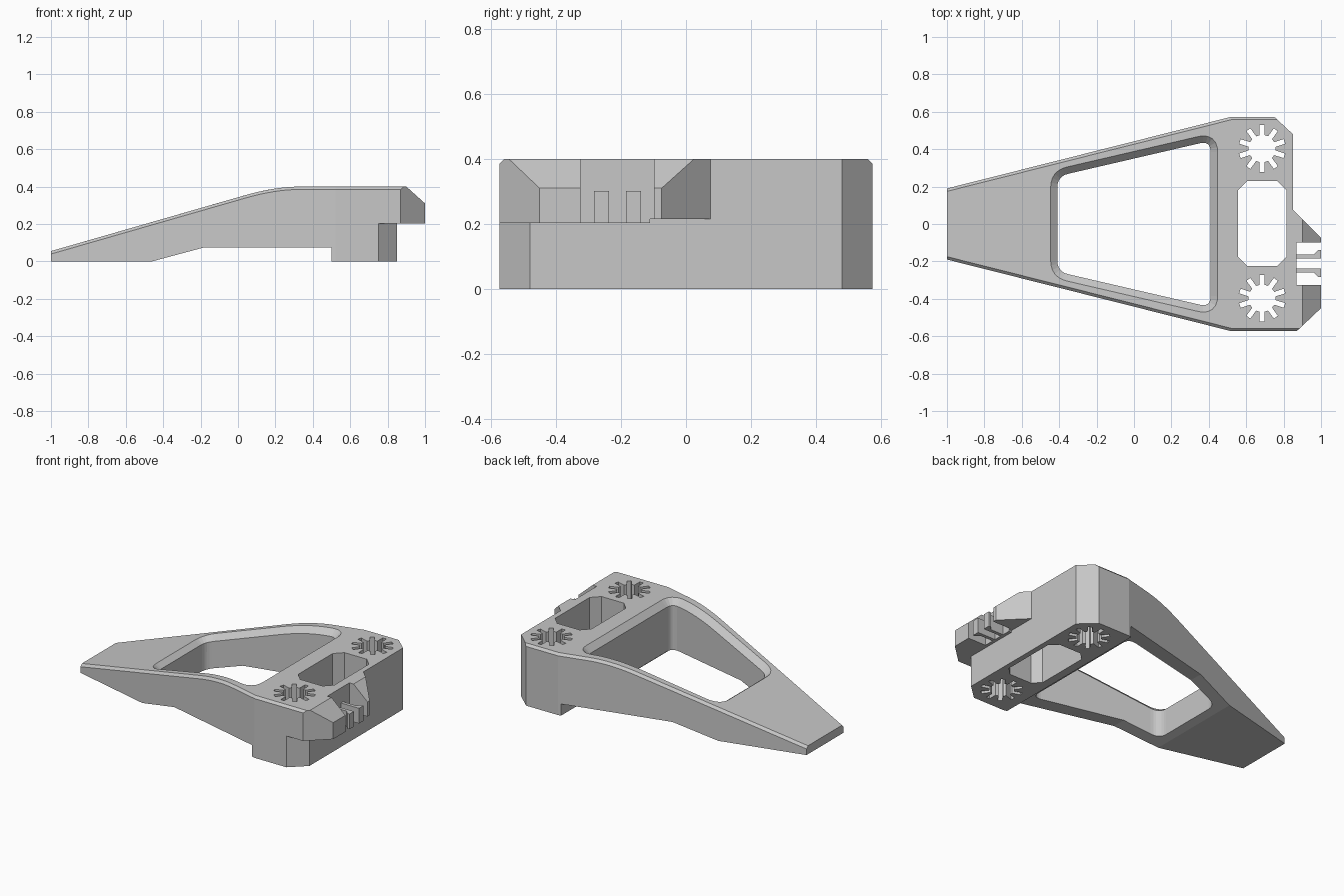
import bpy, bmesh
from math import sin, cos, pi
from mathutils import Vector

cube = bpy.data.objects.get("Cube")
if cube:
    bpy.data.objects.remove(cube, do_unlink=True)

grey = bpy.data.materials.new("light_grey")
grey.use_nodes = True
grey.diffuse_color = (0.57, 0.57, 0.57, 1)
grey.node_tree.nodes["Principled BSDF"].inputs["Base Color"].default_value = grey.diffuse_color


def prism(name, outline, low, high, axis="z"):
    """Extrude an outline (xy along z, or xz along y)."""
    def place(p, h):
        return (p[0], p[1], h) if axis == "z" else (p[0], h, p[1])
    bm = bmesh.new()
    base = bm.faces.new([bm.verts.new(place(p, low)) for p in outline])
    out = bmesh.ops.extrude_face_region(bm, geom=[base])
    shift = Vector(place((0, 0), high - low))
    for v in out["geom"]:
        if isinstance(v, bmesh.types.BMVert):
            v.co += shift
    bmesh.ops.recalc_face_normals(bm, faces=bm.faces)
    mesh = bpy.data.meshes.new(name)
    bm.to_mesh(mesh)
    bm.free()
    mesh.materials.append(grey)
    ob = bpy.data.objects.new(name, mesh)
    bpy.context.collection.objects.link(ob)
    return ob


def combine(ob, tool, operation="DIFFERENCE"):
    """Apply a boolean and remove its helper."""
    mod = ob.modifiers.new("cut", "BOOLEAN")
    mod.operation, mod.object, mod.solver = operation, tool, "EXACT"
    bpy.context.view_layer.update()
    evaluated = ob.evaluated_get(bpy.context.evaluated_depsgraph_get())
    mesh = bpy.data.meshes.new_from_object(evaluated)
    ob.modifiers.clear()
    ob.data = mesh
    bpy.data.objects.remove(tool, do_unlink=True)


def chamfer(ob, width, rule):
    """Chamfer edges between the top skin and upright walls."""
    bm = bmesh.new()
    bm.from_mesh(ob.data)
    bmesh.ops.remove_doubles(bm, verts=bm.verts, dist=0.0001)
    bm.normal_update()
    chosen = []
    for e in bm.edges:
        if len(e.link_faces) == 2:
            wall, top = sorted(e.link_faces, key=lambda f: f.normal.z)
            if top.normal.z > 0.9 and abs(wall.normal.z) < 0.1 and rule(e, wall):
                chosen.append(e)
    bmesh.ops.bevel(bm, geom=chosen, offset=width, offset_type="OFFSET",
                    segments=1, profile=0.5, affect="EDGES", clamp_overlap=False)
    bm.to_mesh(ob.data)
    bm.free()


def rounded(corners, cut, steps=6):
    """Round the corners of an outline."""
    points = []
    for i, c in enumerate(corners):
        p = Vector(c)
        a = p + (Vector(corners[i - 1]) - p).normalized() * cut
        b = p + (Vector(corners[(i + 1) % len(corners)]) - p).normalized() * cut
        for k in range(steps + 1):
            t = k / steps
            points.append(a * (1 - t) ** 2 + p * 2 * t * (1 - t) + b * t * t)
    return points


# Body: side profile with a curved shoulder, trimmed to the plan outline
start, bend, end = Vector((0.035, 0.353)), Vector((0.198, 0.4)), Vector((0.335, 0.4))
shoulder = [start * (1 - t) ** 2 + bend * 2 * t * (1 - t) + end * t * t
            for t in [k / 8 for k in range(9)]]
side = [(-1, 0.055), (-1, 0), (-0.46, 0), (-0.18, 0.075), (0.5, 0.075), (0.5, 0),
        (1, 0), (1, 0.31), (0.9, 0.4)] + shoulder[::-1]
plan = [(-1, -0.19), (0.52, -0.573), (0.87, -0.573), (1, -0.45), (1, -0.075),
        (0.85, 0.075), (0.85, 0.48), (0.75, 0.573), (0.52, 0.573), (-1, 0.19)]
body = prism("wedge_body", side, -0.8, 0.8, "y")
combine(body, prism("plan_trim", plan, -0.2, 0.6), "INTERSECT")
chamfer(body, 0.015, lambda e, wall: abs(wall.normal.y) > 0.9)

# Large window with a chamfered rim
window = rounded([(-0.41, -0.255), (0.41, -0.445), (0.41, 0.445), (-0.41, 0.255)], 0.06)
combine(body, prism("window_cutter", window, -0.2, 0.6))
chamfer(body, 0.037, lambda e, wall: all(-0.5 < v.co.x < 0.48 for v in e.verts))

# Undercut below the overhanging nose
under = [(0.85, -0.1), (0.85, -0.48), (0.75, -0.573), (0.72, -0.6), (1.2, -0.6), (1.2, -0.1)]
combine(body, prism("undercut", under, -0.2, 0.203))
combine(body, prism("undercut_step", [(0.85, -0.11), (1.2, -0.11), (1.2, 0.1), (0.85, 0.1)],
                    -0.2, 0.215))

# Clip recess in the nose
combine(body, prism("clip_recess", [(0.87, -0.325), (1.2, -0.325), (1.2, -0.098), (0.87, -0.098)],
                    -0.2, 0.6))

# Octagonal slot
slot = [(0.605, -0.225), (0.765, -0.225), (0.815, -0.175), (0.815, 0.18),
        (0.765, 0.23), (0.605, 0.23), (0.555, 0.18), (0.555, -0.175)]
combine(body, prism("slot_cutter", slot, -0.2, 0.6))

# Ten-armed socket holes
for cy in (0.403, -0.397):
    star = []
    for k in range(10):
        a = pi / 2 + k * pi / 5
        for r, w in ((0.072, -0.013), (0.125, -0.013), (0.125, 0.013), (0.072, 0.013)):
            star.append((0.685 + r * cos(a) - w * sin(a), cy + r * sin(a) + w * cos(a)))
    combine(body, prism("socket_cutter", star, -0.2, 0.6))

# Pair of barbed clip fingers
middle = -0.211
for name, s in (("clip_finger_left", 1), ("clip_finger_right", -1)):
    shape = [(0.865, 0.026), (1, 0.026), (1, 0.072), (0.985, 0.072), (0.962, 0.048), (0.865, 0.048)]
    prism(name, [(x, middle + s * y) for x, y in shape], 0.203, 0.302)
